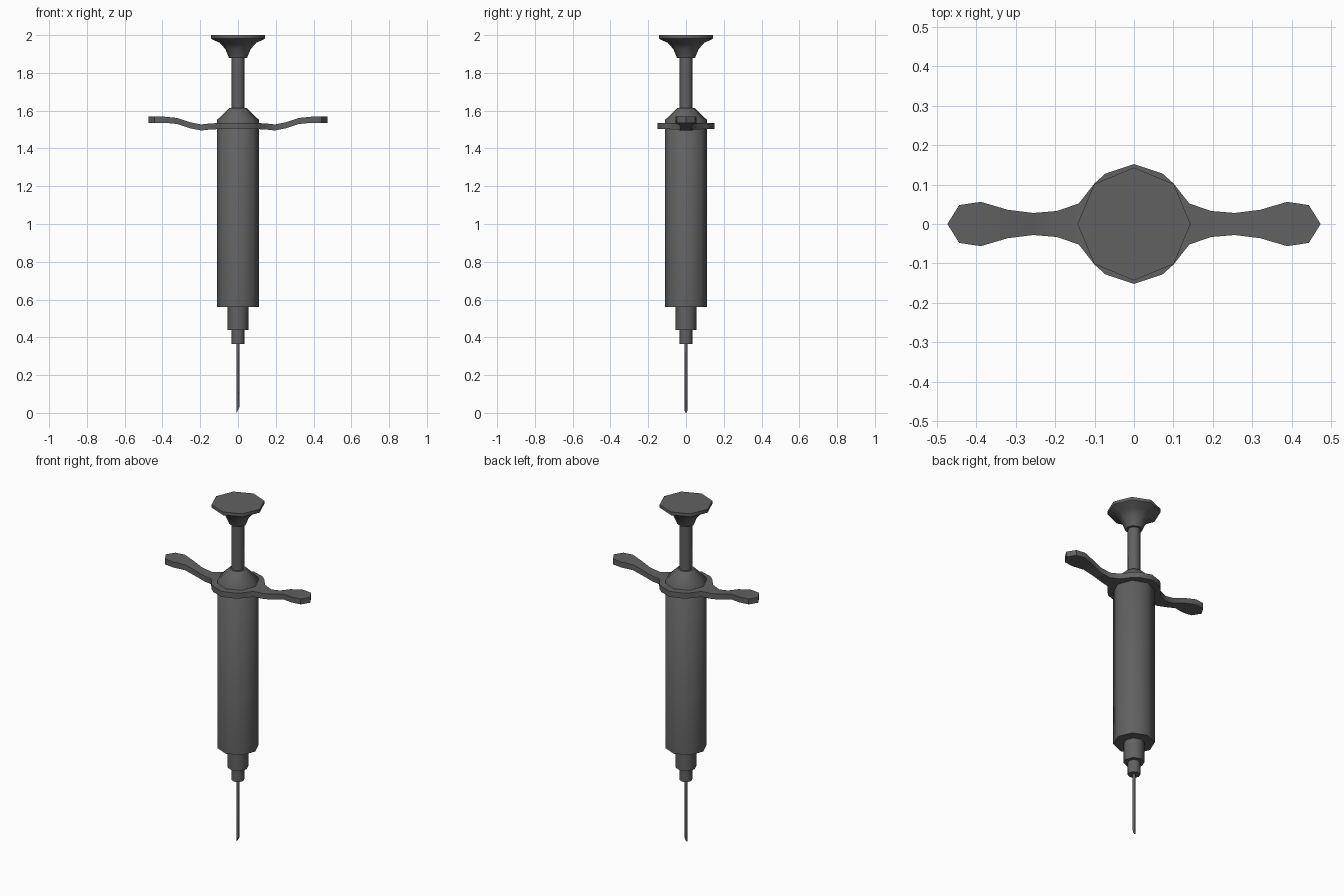
import bpy, bmesh, math

cube = bpy.data.objects.get("Cube")
if cube:
    bpy.data.objects.remove(cube, do_unlink=True)

SIDES = 8
grey = bpy.data.materials.new("dark_grey")
grey.use_nodes = True
colour = (0.12, 0.12, 0.12, 1)
grey.diffuse_color = colour
grey.node_tree.nodes["Principled BSDF"].inputs["Base Color"].default_value = colour


def finish(name, bm):
    bmesh.ops.recalc_face_normals(bm, faces=bm.faces)
    mesh = bpy.data.meshes.new(name)
    bm.to_mesh(mesh)
    bm.free()
    mesh.materials.append(grey)
    obj = bpy.data.objects.new(name, mesh)
    bpy.context.collection.objects.link(obj)
    bpy.ops.object.select_all(action='DESELECT')
    obj.select_set(True)
    bpy.context.view_layer.objects.active = obj
    bpy.ops.object.shade_smooth_by_angle(angle=math.radians(46))
    return obj


def lathe(name, profile, tip_slant=0):
    """Octagonal turned part from (radius, height) pairs, bottom to top."""
    bm = bmesh.new()
    rings = []
    for i, (r, z) in enumerate(profile):
        ring = []
        for k in range(SIDES):
            a = math.tau * k / SIDES
            lift = tip_slant * (1 + math.cos(a)) / 2 if i == 0 else 0
            ring.append(bm.verts.new((r * math.cos(a), r * math.sin(a), z + lift)))
        rings.append(ring)
    for low, high in zip(rings, rings[1:]):
        for k in range(SIDES):
            n = (k + 1) % SIDES
            bm.faces.new((low[k], low[n], high[n], high[k]))
    bm.faces.new(rings[0])
    bm.faces.new(rings[-1])
    return finish(name, bm)


# Needle with slanted tip, then the stepped nozzle
lathe("needle", [(0.008, 0), (0.008, 0.37)], tip_slant=0.03)
lathe("needle_hub", [(0.034, 0.365), (0.034, 0.445)])
lathe("nozzle", [(0.056, 0.44), (0.056, 0.565)])

# Barrel with its sloped collar
lathe("barrel", [(0.112, 0.56), (0.112, 1.55), (0.046, 1.614)])

# Plunger rod and flared thumb rest
lathe("plunger_rod", [(0.034, 1.6), (0.034, 1.885)])
lathe("thumb_rest", [(0.047, 1.878), (0.067, 1.926), (0.097, 1.96),
                     (0.135, 1.976), (0.143, 1.982), (0.143, 2.0)])

# Finger grip: stations of x, half width and underside height, mirrored in x
half = [(0.072, 0.128, 1.502), (0.1, 0.103, 1.502), (0.14, 0.052, 1.501),
        (0.195, 0.033, 1.495), (0.255, 0.028, 1.507), (0.32, 0.036, 1.529),
        (0.388, 0.056, 1.536), (0.443, 0.048, 1.536), (0.473, 0, 1.536)]
stations = [(-x, w, z) for x, w, z in reversed(half)] + [(0, 0.152, 1.502)] + half
bm = bmesh.new()
columns = [[bm.verts.new((x, y, z)) for y in ((-w, w) if w else (0,))]
           for x, w, z in stations]
for a, b in zip(columns, columns[1:]):
    bm.faces.new(a + b[::-1])
bmesh.ops.recalc_face_normals(bm, faces=bm.faces)
extruded = bmesh.ops.extrude_face_region(bm, geom=bm.faces[:], use_keep_orig=True)
top = [g for g in extruded["geom"] if isinstance(g, bmesh.types.BMVert)]
bmesh.ops.translate(bm, verts=top, vec=(0, 0, 0.032))
finish("finger_grip", bm)
